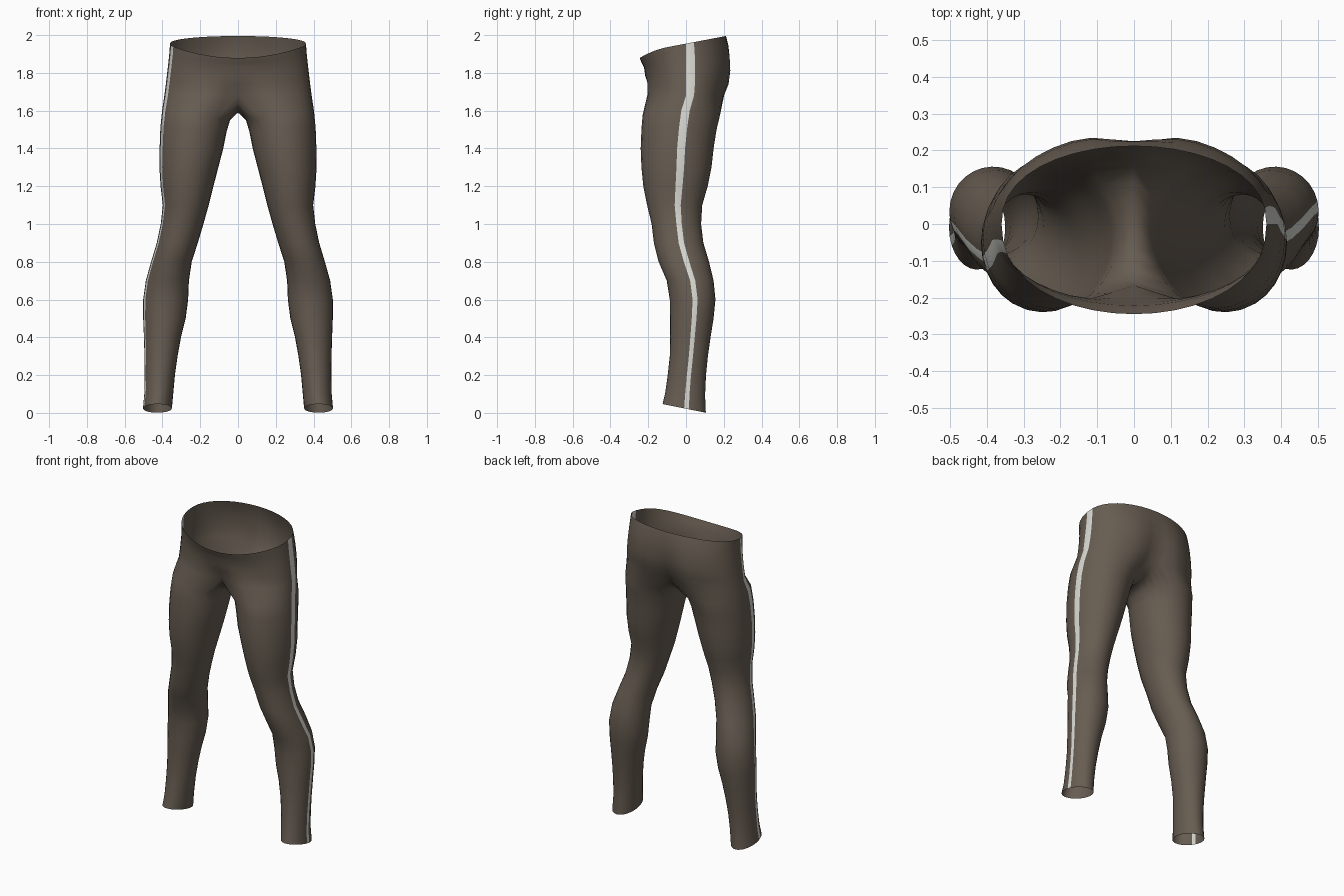
import bpy, bmesh, math

if "Cube" in bpy.data.objects:
    bpy.data.objects.remove(bpy.data.objects["Cube"])

HALF = 20      # strips from front centre to back centre on one side
BRIDGE = 8     # strips across the inner thigh at the crotch
SPREAD = 1.4   # hip angle to leg angle


def material(name, rgb):
    m = bpy.data.materials.new(name)
    m.diffuse_color = (*rgb, 1)
    m.use_nodes = True
    m.node_tree.nodes["Principled BSDF"].inputs["Base Color"].default_value = m.diffuse_color
    return m


# hip rows: height, waist slope, half width, front y, back y, front dip, back cleft
HIPS = [
    (1.955, 1.0, .360, -.245, .212, .0, .0),
    (1.91, .8, .363, -.235, .232, .0, .008),
    (1.86, .5, .368, -.222, .245, .0, .02),
    (1.80, .25, .375, -.216, .250, .0, .03),
    (1.74, .0, .382, -.215, .242, .02, .045),
    (1.68, .0, .390, -.222, .218, .055, .055),
]
# leg rows: height, outer x, inner x, front y, back y, inner drop, hem slope
LEGS = [
    (1.60, .402, .042, -.230, .180, .05, 0),
    (1.51, .411, .060, -.236, .162, .02, 0),
    (1.40, .415, .078, -.240, .146, 0, 0),
    (1.30, .416, .104, -.236, .135, 0, 0),
    (1.20, .410, .130, -.226, .115, 0, 0),
    (1.10, .398, .155, -.206, .086, 0, 0),
    (1.00, .409, .183, -.182, .080, 0, 0),
    (.90, .430, .213, -.170, .092, 0, 0),
    (.80, .460, .245, -.145, .122, 0, 0),
    (.70, .488, .260, -.102, .146, 0, 0),
    (.60, .502, .264, -.086, .156, 0, 0),
    (.50, .502, .277, -.085, .146, 0, 0),
    (.40, .498, .302, -.084, .130, 0, 0),
    (.30, .495, .320, -.086, .116, 0, 0),
    (.20, .494, .334, -.097, .106, 0, 0),
    (.10, .496, .343, -.110, .101, 0, .3),
    (.022, .503, .350, -.124, .105, 0, 1),
]


def hip_row(z, slope, a, front, back, dip, cleft):
    pts = []
    for i in range(HALF + 1):
        t = math.pi * i / HALF
        c = math.cos(t)
        x = a * math.sin(t) if 0 < i < HALF else 0
        reach = abs(c) ** .88
        groove = math.exp(-(x / .085) ** 2)
        y = front * reach + dip * groove if c > 0 else back * reach - cleft * groove
        tilt = .19 * y - 1.4 * max(0, -.1 - y) ** 2
        pts.append((x, y, z + slope * tilt))
    return pts


def leg_row(z, outer, inner, front, back, drop, slope):
    end = math.pi / 2 * SPREAD
    angles = [-end + 2 * end * i / HALF for i in range(HALF + 1)]
    angles += [end + (2 * math.pi - 2 * end) * j / BRIDGE for j in range(1, BRIDGE)]
    pts = []
    for p in angles:
        x = (outer + inner) / 2 + (outer - inner) / 2 * math.cos(p)
        y = (front + back) / 2 + (back - front) / 2 * math.sin(p)
        pts.append((x, y, z - drop * (1 - math.cos(p)) / 2 - slope * .2 * y))
    return pts


def crotch_bridge(back, front):
    # under-curve from back centre to front centre
    pts = []
    for j in range(1, BRIDGE):
        s = math.pi * j / BRIDGE
        y = (front[1] + back[1]) / 2 + (back[1] - front[1]) / 2 * math.cos(s)
        pts.append((0, y, back[2] - .09 * math.sin(s) ** .8))
    return pts


def add_side(bm, side, stripe):
    hips = [hip_row(*r) for r in HIPS]
    legs = [hips[-1] + crotch_bridge(hips[-1][-1], hips[-1][0])]
    legs += [leg_row(*r) for r in LEGS]

    def skin(rows, closed):
        grid = [[bm.verts.new((side * x, y, z)) for x, y, z in r] for r in rows]
        n = len(rows[0])
        for top, low in zip(grid, grid[1:]):
            for i in range(n if closed else n - 1):
                k = (i + 1) % n
                quad = [top[i], low[i], low[k], top[k]]
                f = bm.faces.new(quad if side > 0 else quad[::-1])
                f.smooth = True
                f.material_index = 1 if i == stripe else 0

    skin(hips, False)
    skin(legs, True)


# leggings: two mirrored halves welded along the centre, open at waist and hems
bm = bmesh.new()
add_side(bm, 1, 10)
add_side(bm, -1, 8)
bmesh.ops.remove_doubles(bm, verts=bm.verts[:], dist=.0005)
mesh = bpy.data.meshes.new("leggings")
bm.to_mesh(mesh)
bm.free()
mesh.materials.append(material("dark taupe cloth", (.135, .108, .083)))
mesh.materials.append(material("pale side stripe", (.70, .70, .66)))
leggings = bpy.data.objects.new("leggings", mesh)
bpy.context.collection.objects.link(leggings)
